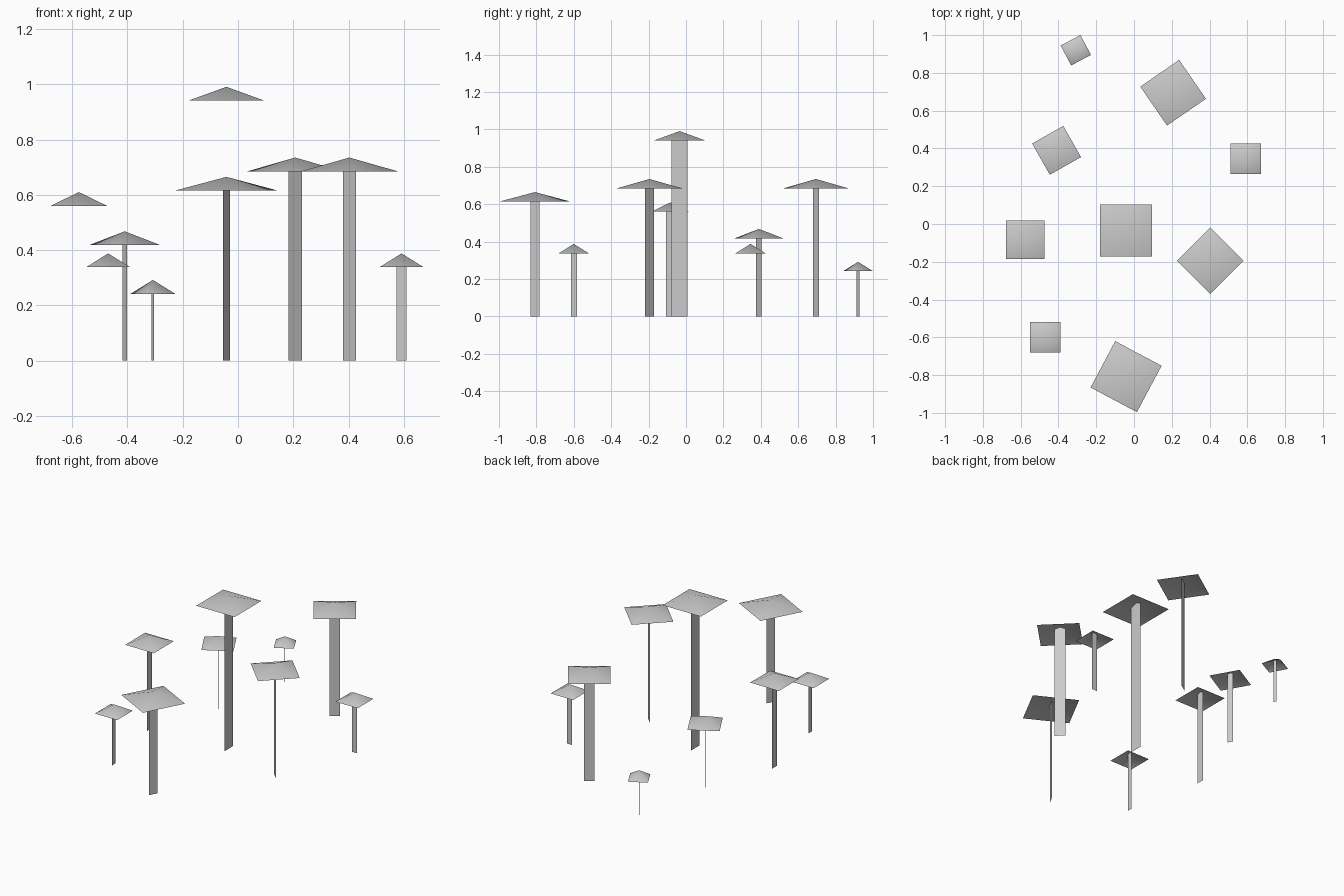
import bpy
from math import radians, cos, sin

if "Cube" in bpy.data.objects:
    bpy.data.objects.remove(bpy.data.objects["Cube"])

CAP_RISE = 0.05


def mesh_object(name, verts, faces, smooth=False):
    mesh = bpy.data.meshes.new(name)
    mesh.from_pydata(verts, [], faces)
    for p in mesh.polygons:
        p.use_smooth = smooth
    obj = bpy.data.objects.new(name, mesh)
    bpy.context.collection.objects.link(obj)
    return obj


def canopy(i, x, y, base, side, turn, stem_width, stem_turn):
    # Open-bottomed four-sided cap
    h = side / 2
    a = radians(turn)
    verts = [(x + u * cos(a) - v * sin(a), y + u * sin(a) + v * cos(a), base)
             for u, v in ((-h, -h), (h, -h), (h, h), (-h, h))]
    verts.append((x, y, base + CAP_RISE))
    mesh_object(f"cap_{i}", verts, [(k, (k + 1) % 4, 4) for k in range(4)], True)

    # Flat upright card as stem, running up to the inside of the cap
    w = stem_width / 2
    s = radians(stem_turn)
    dx, dy = w * cos(s), w * sin(s)
    top = base + CAP_RISE * (1 - w / h)
    mesh_object(f"stem_{i}", [(x - dx, y - dy, 0), (x + dx, y + dy, 0),
                              (x + dx, y + dy, top), (x, y, base + CAP_RISE),
                              (x - dx, y - dy, top)], [(0, 1, 2, 3, 4)])


# x, y, cap base height, cap side, cap turn, stem width, stem turn
for i, spec in enumerate([
    (-0.308, 0.92, 0.242, 0.119, 28, 0.02, 118),
    (0.207, 0.695, 0.685, 0.25, 34.5, 0.06, 34.5),
    (-0.41, 0.39, 0.418, 0.19, 29.5, 0.034, 119.5),
    (0.592, 0.345, 0.338, 0.16, 0, 0.035, 0),
    (-0.576, -0.083, 0.56, 0.205, 0, 0.05, 90),
    (-0.042, -0.034, 0.941, 0.275, 0, 0.085, 90),
    (0.403, -0.195, 0.685, 0.249, 45, 0.066, -45),
    (-0.47, -0.6, 0.338, 0.16, 0, 0.032, 90),
    (-0.042, -0.808, 0.615, 0.278, -28, 0.055, 62),
], 1):
    canopy(i, *spec)
